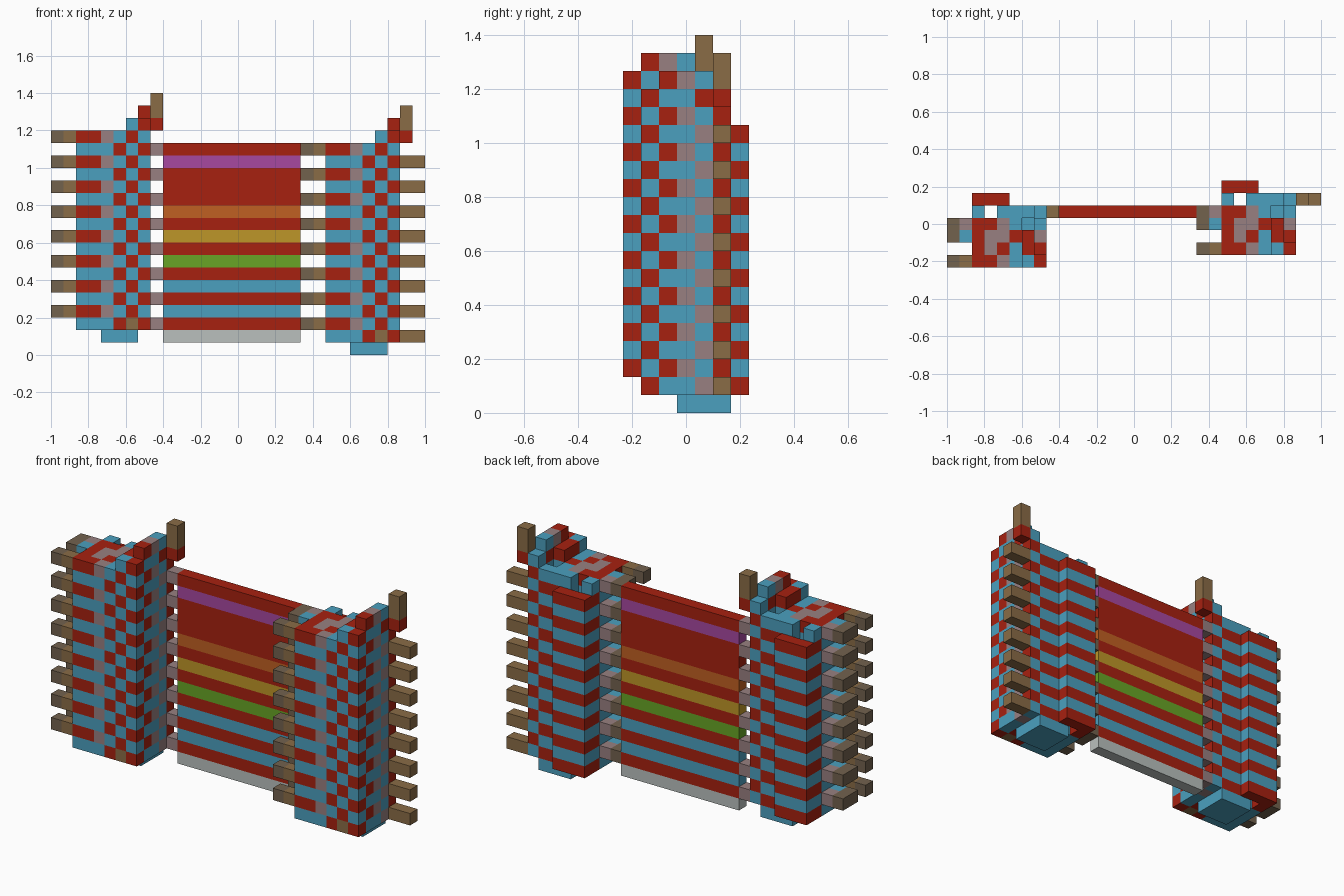
import bpy
import bmesh
from mathutils import Vector

if "Cube" in bpy.data.objects:
    bpy.data.objects.remove(bpy.data.objects["Cube"], do_unlink=True)

UNIT = 1 / 15
ORIGIN = Vector((-1, -3.5 * UNIT, 0))

# One letter per flat colour
PALETTE = {
    "R": ("red", (.39, .015, .005)),
    "B": ("blue", (.07, .35, .52)),
    "W": ("wood_brown", (.254, .15, .061)),
    "P": ("dusty_pink", (.314, .216, .22)),
    "U": ("grey_brown", (.17, .122, .076)),
    "G": ("light_grey", (.49, .53, .515)),
    "V": ("purple", (.39, .065, .352)),
    "O": ("orange", (.527, .117, .016)),
    "Y": ("yellow", (.515, .305, .021)),
    "L": ("leaf_green", (.138, .376, .019)),
}
MATS = {}
for key, (name, rgb) in PALETTE.items():
    mat = bpy.data.materials.new(name)
    mat.use_nodes = True
    mat.diffuse_color = (*rgb, 1)
    mat.node_tree.nodes["Principled BSDF"].inputs["Base Color"].default_value = (*rgb, 1)
    MATS[key] = mat


def build(name, cells, shift=(0, 0, 0)):
    """Make one object from a dict of grid cell -> colour letter, outer faces only."""
    bm = bmesh.new()
    letters = sorted(set(cells.values()))
    for cell, letter in cells.items():
        for axis in range(3):
            for side in (0, 1):
                near = list(cell)
                near[axis] += 2 * side - 1
                if tuple(near) in cells:
                    continue
                corners = []
                for u, v in ((0, 0), (1, 0), (1, 1), (0, 1)):
                    p = Vector(cell) + Vector(shift)
                    p[axis] += side
                    p[(axis + 1) % 3] += u
                    p[(axis + 2) % 3] += v
                    corners.append(bm.verts.new(p * UNIT + ORIGIN))
                if not side:
                    corners.reverse()
                bm.faces.new(corners).material_index = letters.index(letter)
    bmesh.ops.remove_doubles(bm, verts=bm.verts, dist=UNIT / 100)
    mesh = bpy.data.meshes.new(name)
    bm.to_mesh(mesh)
    bm.free()
    for letter in letters:
        mesh.materials.append(MATS[letter])
    obj = bpy.data.objects.new(name, mesh)
    bpy.context.collection.objects.link(obj)


# Tower courses: rows run front to back, letters run along x
ODD = ["UWRRPBRB..",
       "..RPRBBR..",
       "UBRPPRBP..",
       "UPRRPB.B..",
       "..B.BBBR..",
       "..BBB....."]
EVEN = ["..BBBRBR..",
        "..BBBRRB..",
        "..BBBBRB..",
        "..BBRR.P..",
        "..R.BRRBWW",
        "..RRR....."]
CAP = ["......BR..",
       "......RB..",
       "......RB..",
       ".......R..",
       ".......BR."]
CREST = ["", ".......R", ".......P", ".......B", "........W"]
FINIAL = ["", "", "", "", "........W"]


def course(rows, z):
    return {(x, y, z): c for y, row in enumerate(rows)
            for x, c in enumerate(row) if c != "."}


def tower(side, shift, joined):
    cells = {}
    for z in range(2, 18):
        cells.update(course(ODD if z % 2 else EVEN, z))
    # The back buttress stops one course lower
    cells = {k: c for k, c in cells.items() if not (k[1] == 5 and k[2] > 16)}
    cells[6, 0, 2] = "W"
    # Beside the banner the rungs are short and pink
    if joined:
        cells = {k: "P" if k[0] == 8 else c for k, c in cells.items() if k[0] < 9}
    wall = {k: c for k, c in cells.items() if 2 <= k[0] <= 7}
    rungs = {k: c for k, c in cells.items() if k not in wall}
    build(side + "_tower_wall", wall, shift)
    build(side + "_tower_rungs", rungs, shift)
    # Stepped top with its post
    top = {}
    for z, rows in enumerate((CAP, CREST, FINIAL), 18):
        top.update(course(rows, z))
    build(side + "_tower_stepped_top", top, shift)
    # Foot block
    foot = {(x, y, 1): "B" for x in range(4, 7) for y in range(2, 5)}
    build(side + "_tower_foot", foot, shift)


tower("right", (0, 0, 0), True)
tower("left", (20, 1, -1), False)

# Striped banner, listed from the bottom stripe up
STRIPES = "GRBRBRLRYRORRRVR"
build("striped_banner", {(x, 4, z): c for z, c in enumerate(STRIPES, 1)
                         for x in range(9, 20)})
